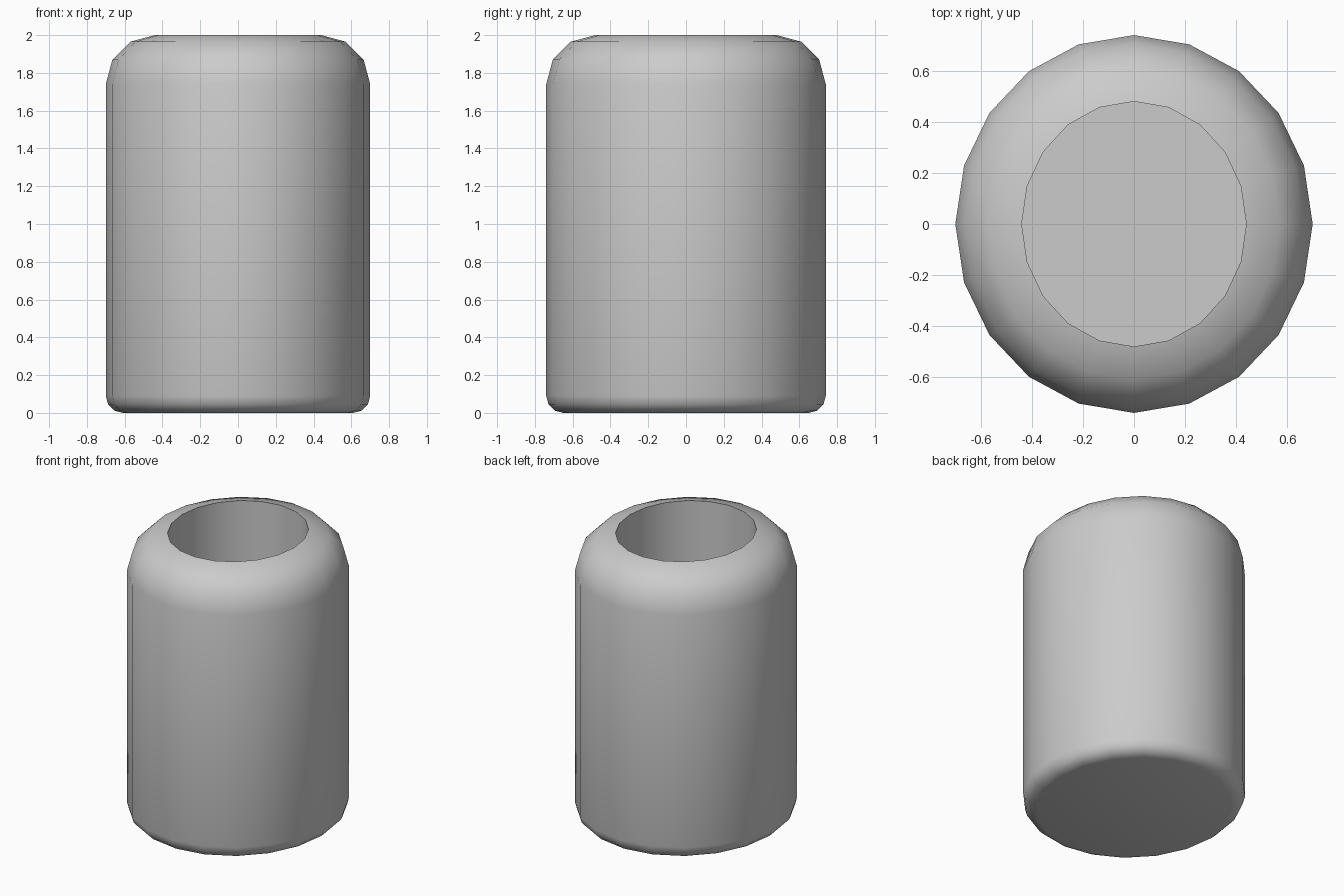
import bpy, bmesh
from math import sin, cos, radians, tau

if "Cube" in bpy.data.objects:
    bpy.data.objects.remove(bpy.data.objects["Cube"])

SIDES = 20
RX, RY = 0.70, 0.74
TOP, BASE = 0.26, 0.09   # rounding radii of shoulder and foot

# Profile as (inset from the outer wall, height), floor of the foot to floor of the bore
profile = [(BASE - BASE * sin(radians(a)), BASE - BASE * cos(radians(a))) for a in (0, 30, 60, 90)]
profile += [(TOP - TOP * cos(radians(a)), 2 - TOP + TOP * sin(radians(a))) for a in (0, 30, 60, 90)]
profile.append((TOP, 0.1))

# Sweep the profile round the oval
bm = bmesh.new()
rings = [[bm.verts.new(((RX - d) * cos(tau * i / SIDES), (RY - d) * sin(tau * i / SIDES), z))
          for i in range(SIDES)] for d, z in profile]
for a, b in zip(rings, rings[1:]):
    for i in range(SIDES):
        j = (i + 1) % SIDES
        bm.faces.new((a[i], a[j], b[j], b[i]))
bm.faces.new(rings[0][::-1])   # underside
bm.faces.new(rings[-1])        # bore floor
bmesh.ops.recalc_face_normals(bm, faces=bm.faces)

mesh = bpy.data.meshes.new("jar")
bm.to_mesh(mesh)
bm.free()
jar = bpy.data.objects.new("jar", mesh)
bpy.context.collection.objects.link(jar)

# Smooth body with a crisp rim
bpy.context.view_layer.objects.active = jar
jar.select_set(True)
bpy.ops.object.shade_smooth_by_angle(angle=radians(35))
